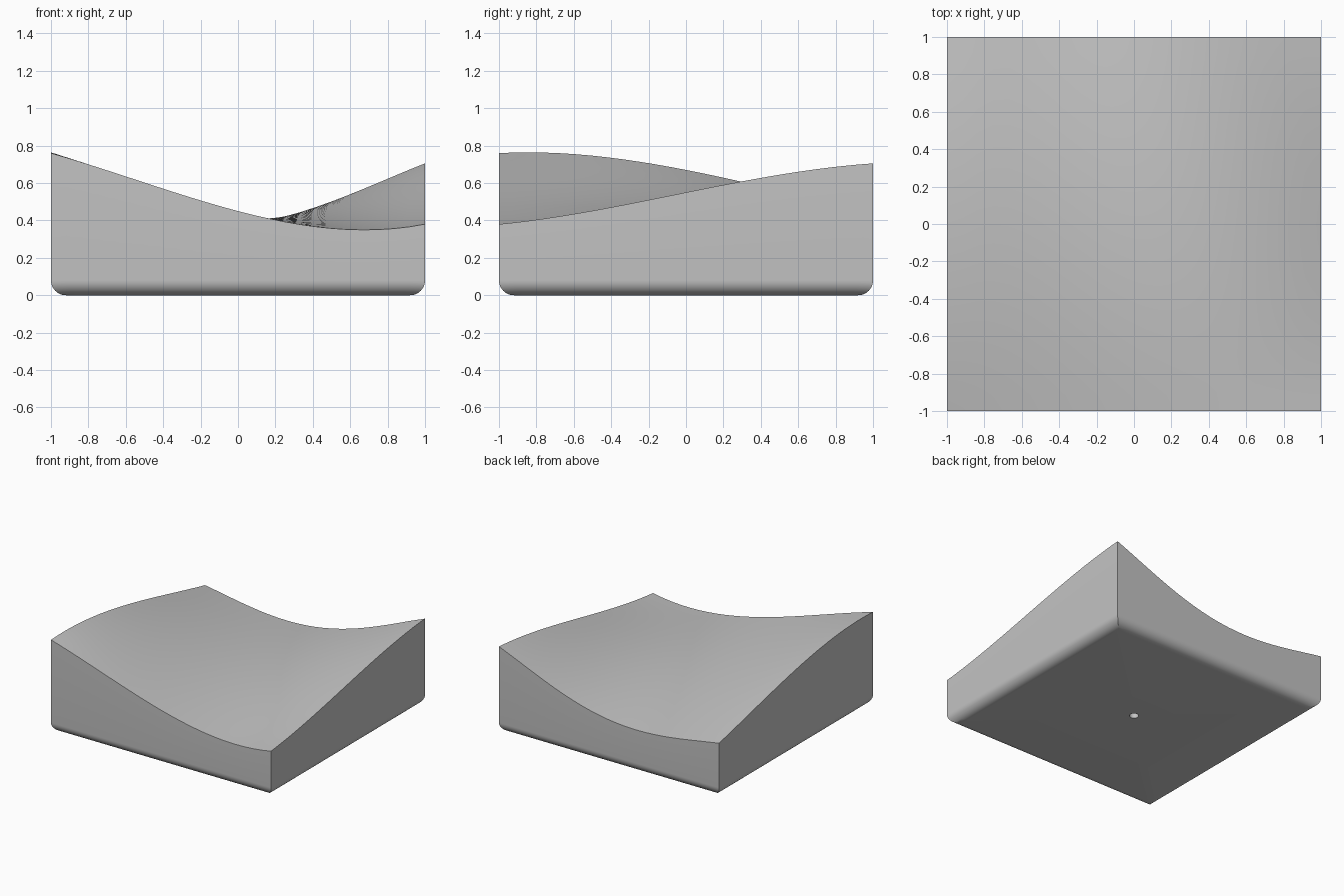
import bpy, bmesh, math

cube = bpy.data.objects.get("Cube")
if cube:
    bpy.data.objects.remove(cube, do_unlink=True)

FILLET = 0.08
HOLE_RADIUS, HOLE_DEPTH = 0.035, 0.06


def poly(t, *coeffs):
    return sum(c * t ** i for i, c in enumerate(coeffs))


# Height curves along the four top edges
def front(x): return poly(x, 0.45, -0.263, 0.12, 0.073)
def back(x): return poly(x, 0.37, 0.135, 0.275, -0.005, -0.07)
def right_side(y): return poly(y, 0.67, -0.1955, -0.0675, 0.038)
def left_side(y): return poly(y, 0.55, 0.2025, -0.0075, -0.04)


def mix(a, b, t):
    return a + (b - a) * t


def height(x, y):
    """Sculpted top: blend of front and back curves, corrected at the sides."""
    u, v = (x + 1) / 2, (y + 1) / 2
    fix_right = right_side(y) - mix(front(-1), back(-1), v)
    fix_left = left_side(y) - mix(front(1), back(1), v)
    return mix(front(x), back(x), v) + fix_right * (1 - u) ** 3 + fix_left * u ** 3


bm = bmesh.new()

# Sculpted top surface
bmesh.ops.create_grid(bm, x_segments=24, y_segments=24, size=1)
for v in bm.verts:
    v.co.z = height(v.co.x, v.co.y)
rim = [e for e in bm.edges if e.is_boundary]


def extrude_rim(edges, place):
    """Extrude an open rim and move its new vertices with the given rule."""
    new = bmesh.ops.extrude_edge_only(bm, edges=edges)["geom"]
    for v in new:
        if isinstance(v, bmesh.types.BMVert):
            v.co = place(v.co)
    return [e for e in new if isinstance(e, bmesh.types.BMEdge) and e.is_boundary]


# Straight walls, then the rounded lower edge
steps = 10
for i in range(steps + 1):
    a = math.pi / 2 * i / steps
    half = 1 - FILLET * (1 - math.cos(a))
    z = FILLET * (1 - math.sin(a))

    def ring(co, half=half, z=z):
        k = half / max(abs(co.x), abs(co.y))
        return (co.x * k, co.y * k, z)
    rim = extrude_rim(rim, ring)


# Flat underside with a small blind hole in the middle
def circle(co):
    k = HOLE_RADIUS / math.hypot(co.x, co.y)
    return (co.x * k, co.y * k, 0)


rim = extrude_rim(rim, circle)
rim = extrude_rim(rim, lambda co: (co.x, co.y, HOLE_DEPTH))
bmesh.ops.contextual_create(bm, geom=rim)
bmesh.ops.recalc_face_normals(bm, faces=bm.faces)

mesh = bpy.data.meshes.new("sculpted_block")
bm.to_mesh(mesh)
bm.free()
block = bpy.data.objects.new("sculpted_block", mesh)
bpy.context.collection.objects.link(block)

# Plain grey material
grey = bpy.data.materials.new("plain_grey")
grey.use_nodes = True
colour = (0.55, 0.55, 0.55, 1)
grey.diffuse_color = colour
grey.node_tree.nodes["Principled BSDF"].inputs["Base Color"].default_value = colour
mesh.materials.append(grey)

bpy.ops.object.select_all(action="DESELECT")
block.select_set(True)
bpy.context.view_layer.objects.active = block
bpy.ops.object.shade_smooth_by_angle(angle=math.radians(30))
